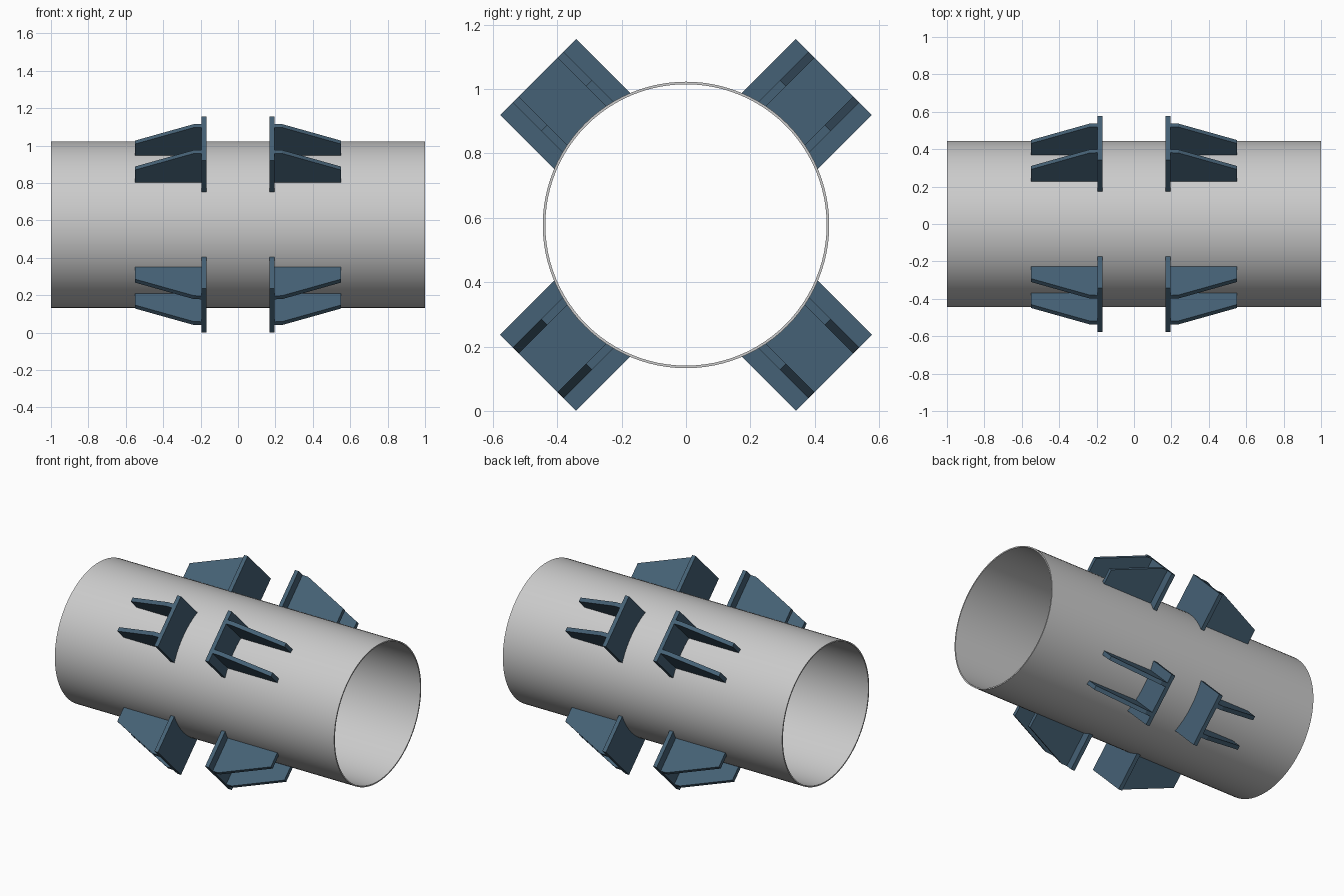
import bpy, bmesh
from math import sin, cos, asin, sqrt, radians, pi
from mathutils import Vector, Matrix

if "Cube" in bpy.data.objects:
    bpy.data.objects.remove(bpy.data.objects["Cube"])

CENTRE_Z = 0.578
R_OUT, R_IN = 0.445, 0.437
R_SEAT = 0.442            # attachments sink slightly into the wall
TOP, HALF_W = 0.650, 0.167
X0, X1, X_END = 0.169, 0.195, 0.55

blue = bpy.data.materials.new("blue_steel")
blue.diffuse_color = (0.06, 0.12, 0.18, 1)
blue.use_nodes = True
blue.node_tree.nodes["Principled BSDF"].inputs["Base Color"].default_value = blue.diffuse_color


def finish(name, bm, mat=None):
    bmesh.ops.recalc_face_normals(bm, faces=bm.faces)
    me = bpy.data.meshes.new(name)
    bm.to_mesh(me)
    bm.free()
    ob = bpy.data.objects.new(name, me)
    bpy.context.collection.objects.link(ob)
    ob.location.z = CENTRE_Z
    if mat:
        me.materials.append(mat)
    return ob


def prism(name, loop_a, loop_b, matrix):
    """Solid between two matching outlines."""
    bm = bmesh.new()
    a = [bm.verts.new(matrix @ Vector(p)) for p in loop_a]
    b = [bm.verts.new(matrix @ Vector(p)) for p in loop_b]
    bm.faces.new(a)
    bm.faces.new(b[::-1])
    for i in range(len(a)):
        j = (i + 1) % len(a)
        bm.faces.new((a[i], b[i], b[j], a[j]))
    return finish(name, bm, blue)


# Pipe: thin wall profile spun round the x axis
bm = bmesh.new()
ring = [bm.verts.new((x, 0, r)) for x, r in
        ((-1, R_OUT), (1, R_OUT), (1, R_IN), (-1, R_IN))]
edges = [bm.edges.new((ring[i], ring[(i + 1) % 4])) for i in range(4)]
bmesh.ops.spin(bm, geom=ring + edges, cent=(0, 0, 0), axis=(1, 0, 0),
               angle=2 * pi, steps=96, use_merge=True)
bmesh.ops.remove_doubles(bm, verts=bm.verts, dist=1e-5)
pipe = finish("pipe", bm)
bpy.context.view_layer.objects.active = pipe
pipe.select_set(True)
bpy.ops.object.shade_smooth_by_angle(angle=radians(30))
pipe.select_set(False)

# Stop plate outline: straight outside, concave where it sits on the pipe
half_angle = asin(HALF_W / R_SEAT)
arc = [half_angle * (1 - 2 * i / 12) for i in range(13)]
plate = [(-HALF_W, TOP), (HALF_W, TOP)] + \
        [(R_SEAT * sin(a), R_SEAT * cos(a)) for a in arc]


def gusset_side(t):
    """Tapered gusset outline in the x-radial plane at sideways offset t."""
    base = sqrt(R_SEAT ** 2 - t ** 2)
    return [(X1, t, base), (X1, t, TOP), (X1 + 0.04, t, TOP - 0.001),
            (X_END, t, 0.524), (X_END, t, base)]


# Four brackets round the pipe, mirrored on both ends
for q in range(4):
    for end, flip in (("right", 1), ("left", -1)):
        m = Matrix.Rotation(radians(45 + 90 * q), 4, 'X') @ \
            Matrix.Diagonal((flip, 1, 1, 1))
        tag = f"{end}_{q + 1}"
        prism(f"stop_plate_{tag}", [(X0, t, r) for t, r in plate],
              [(X1, t, r) for t, r in plate], m)
        for s, side in ((-1, "a"), (1, "b")):
            prism(f"gusset_{tag}_{side}", gusset_side(s * 0.085),
                  gusset_side(s * 0.111), m)
